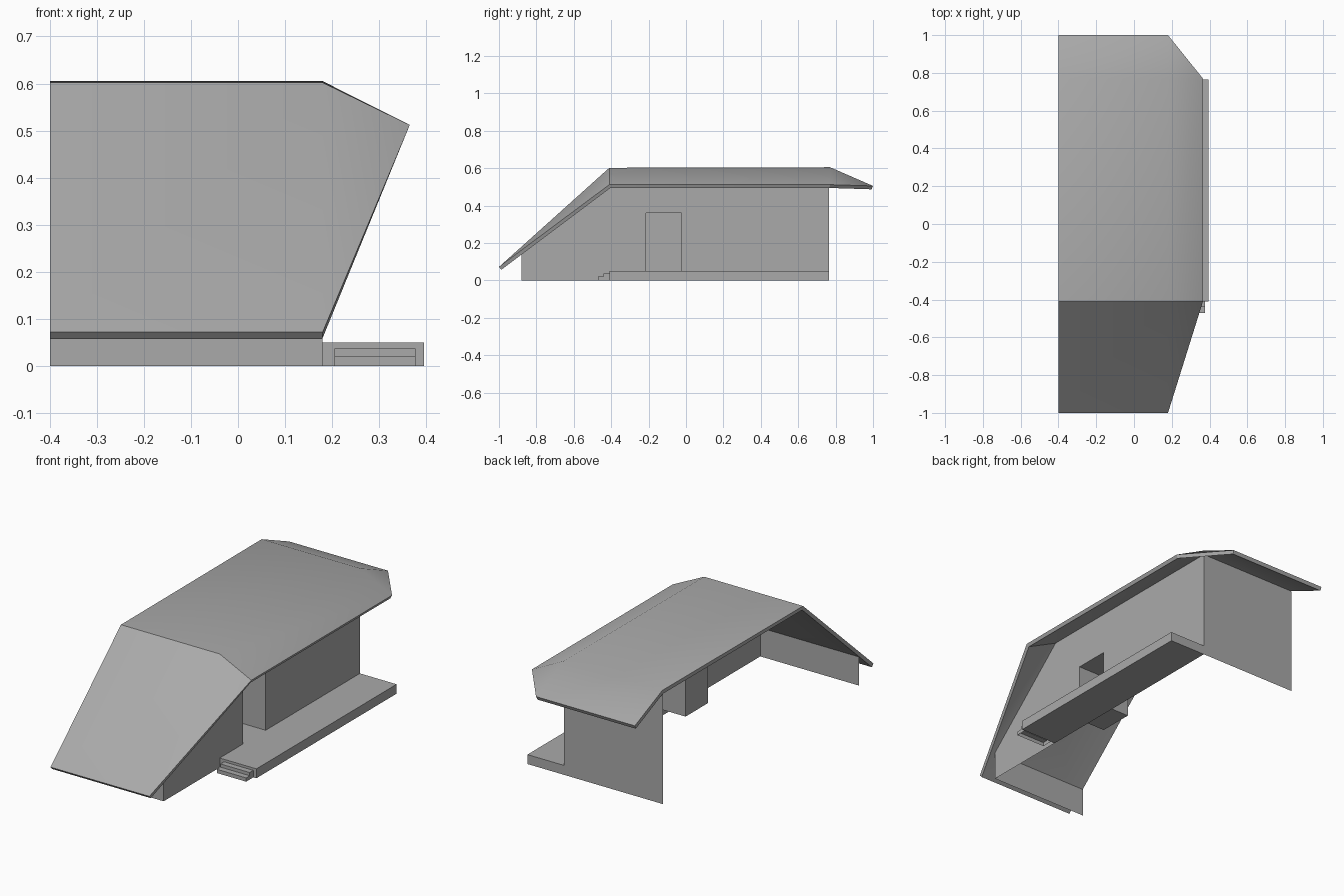
import bpy, bmesh

old = bpy.data.objects.get("Cube")
if old:
    bpy.data.objects.remove(old, do_unlink=True)

grey = bpy.data.materials.new("plain grey")
grey.use_nodes = True
colour = (0.4, 0.4, 0.4, 1)
grey.diffuse_color = colour
grey.node_tree.nodes["Principled BSDF"].inputs["Base Color"].default_value = colour


def build(name, faces, outward=False):
    """Make an object from a list of faces, each a list of points."""
    bm = bmesh.new()
    for points in faces:
        bm.faces.new([bm.verts.new(p) for p in points])
    bmesh.ops.remove_doubles(bm, verts=bm.verts, dist=0.0005)
    if outward:
        bmesh.ops.recalc_face_normals(bm, faces=bm.faces)
    mesh = bpy.data.meshes.new(name)
    bm.to_mesh(mesh)
    bm.free()
    mesh.materials.append(grey)
    obj = bpy.data.objects.new(name, mesh)
    bpy.context.collection.objects.link(obj)
    return obj


def box_faces(x0, x1, y0, y1, z0, z1, skip=()):
    """Faces of a box; skip names the open sides."""
    def pt(i, j, k):
        return ((x0, x1)[i], (y0, y1)[j], (z0, z1)[k])
    ring = [(0, 0), (1, 0), (1, 1), (0, 1)]
    sides = {}
    for i, s in enumerate("-+"):
        sides["x" + s] = [pt(i, a, b) for a, b in ring]
        sides["y" + s] = [pt(a, i, b) for a, b in ring]
        sides["z" + s] = [pt(a, b, i) for a, b in ring]
    return [f for key, f in sides.items() if key not in skip]


CUT, WALL, EAVE, DECK = -0.4, 0.18, 0.365, 0.395
FRONT, BACK = -0.88, 0.765
RIDGE_F, RIDGE_B = -0.41, 0.77
FLOOR = 0.05

# Folded roof sheet with sloping ends and a clipped eave
f0, f1 = (CUT, -1, 0.072), (WALL, -1, 0.072)
r0, r1, r2 = (CUT, RIDGE_F, 0.602), (WALL, RIDGE_F, 0.602), (EAVE, RIDGE_F, 0.512)
b0, b1, b2 = (CUT, RIDGE_B, 0.605), (WALL, RIDGE_B, 0.605), (EAVE, RIDGE_B, 0.512)
e0, e1 = (CUT, 1, 0.505), (WALL, 1, 0.505)
roof = build("roof", [
    [f0, f1, r1, r0], [f1, r2, r1],
    [r0, r1, b1, b0], [r1, r2, b2, b1],
    [b0, b1, e1, e0], [b1, b2, e1],
])
thick = roof.modifiers.new("thickness", "SOLIDIFY")
thick.thickness = 0.02
thick.offset = -1
bpy.context.view_layer.objects.active = roof
roof.select_set(True)
bpy.ops.object.modifier_apply(modifier=thick.name)
bpy.ops.object.shade_smooth_by_angle(angle=0.52)

# Side wall around the doorway
D0, D1, DOOR_TOP, TOP, LOW = -0.215, -0.025, 0.36, 0.583, 0.152


def wall_face(*yz):
    return [(WALL, y, z) for y, z in yz]


build("side_wall", [
    wall_face((FRONT, 0), (D0, 0), (D0, FLOOR), (D0, DOOR_TOP), (D0, TOP),
              (RIDGE_F, TOP), (FRONT, LOW)),
    wall_face((D1, 0), (BACK, 0), (BACK, TOP), (D1, TOP), (D1, DOOR_TOP), (D1, FLOOR)),
    wall_face((D0, 0), (D1, 0), (D1, FLOOR), (D0, FLOOR)),
    wall_face((D0, DOOR_TOP), (D1, DOOR_TOP), (D1, TOP), (D0, TOP)),
])

# Doorway recess, open towards the deck
build("door_recess", box_faces(0.02, WALL, D0, D1, FLOOR, DOOR_TOP, skip=("x+",)))

# End walls
for name, y, top in (("front_wall", FRONT, LOW), ("back_wall", BACK, TOP)):
    face = [(CUT, y, 0), (WALL, y, 0), (WALL, y, top), (CUT, y, top)]
    build(name, [face if y < 0 else face[::-1]])

# Raised deck along the side
build("deck", box_faces(WALL, DECK, RIDGE_F, BACK, 0, FLOOR), outward=True)

# Two hollow steps up to the deck
S0, S1, MID, NOSE = 0.205, 0.377, -0.44, -0.47
outline = [(NOSE, 0), (NOSE, 0.02), (MID, 0.02), (MID, 0.037), (RIDGE_F, 0.037)]
steps = [[(S0, *a), (S1, *a), (S1, *b), (S0, *b)] for a, b in zip(outline, outline[1:])]
for x in (S0, S1):
    steps.append([(x, y, z) for y, z in outline + [(RIDGE_F, 0)]])
build("steps", steps, outward=True)
